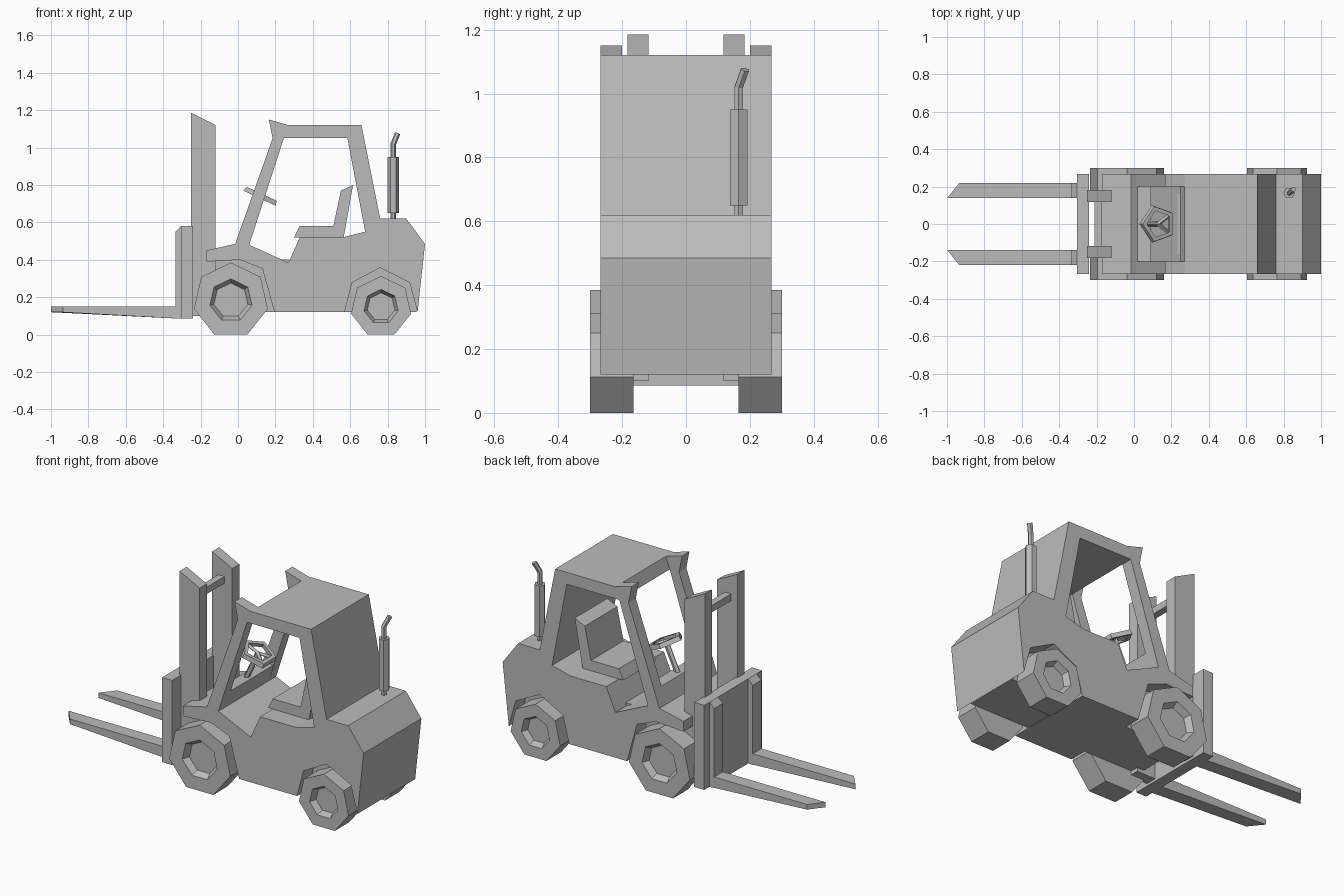
import bpy
import bmesh
from math import cos, sin, tau
from mathutils import Vector

cube = bpy.data.objects.get("Cube")
if cube:
    bpy.data.objects.remove(cube)

grey = bpy.data.materials.new("plain grey")
grey.use_nodes = True
grey.diffuse_color = (0.5, 0.5, 0.5, 1)
grey.node_tree.nodes["Principled BSDF"].inputs["Base Color"].default_value = (0.5, 0.5, 0.5, 1)


def finish(name, bm):
    bmesh.ops.recalc_face_normals(bm, faces=bm.faces)
    mesh = bpy.data.meshes.new(name)
    bm.to_mesh(mesh)
    bm.free()
    mesh.materials.append(grey)
    obj = bpy.data.objects.new(name, mesh)
    bpy.context.collection.objects.link(obj)
    return obj


def extrude(name, outline, y0, y1):
    """Side profile of (x, z) points pushed from y0 to y1."""
    bm = bmesh.new()
    face = bm.faces.new([bm.verts.new((x, y0, z)) for x, z in outline])
    new = bmesh.ops.extrude_face_region(bm, geom=[face])["geom"]
    bmesh.ops.translate(bm, vec=(0, y1 - y0, 0),
                        verts=[v for v in new if isinstance(v, bmesh.types.BMVert)])
    return finish(name, bm)


def rings(name, sides, stations, up=(0, 0, 1), closed=True):
    """Loft of regular polygons; each station is (centre, axis, radius)."""
    bm = bmesh.new()
    loops = []
    for centre, axis, radius in stations:
        axis = Vector(axis).normalized()
        u = (Vector(up) - axis * axis.dot(Vector(up))).normalized()
        w = axis.cross(u)
        loops.append([bm.verts.new(Vector(centre) + radius *
                      (u * cos(tau * i / sides) + w * sin(tau * i / sides)))
                      for i in range(sides)])
    pairs = list(zip(loops, loops[1:]))
    if not closed:
        pairs.append((loops[-1], loops[0]))
    for a, b in pairs:
        for i in range(sides):
            j = (i + 1) % sides
            bm.faces.new((a[i], a[j], b[j], b[i]))
    if closed:
        bm.faces.new(loops[0])
        bm.faces.new(loops[-1])
    return finish(name, bm)


HALF = 0.267

# Body, rear cab wall and roof in one side profile
extrude("body_and_cab", [
    (-0.17, 0.45), (-0.17, 0.39), (0.01, 0.40), (0.13, 0.353), (0.195, 0.12),
    (0.57, 0.12), (0.61, 0.278), (0.76, 0.358), (0.917, 0.278), (0.96, 0.12),
    (1.0, 0.485), (0.9, 0.62), (0.76, 0.62), (0.66, 1.12), (0.27, 1.12),
    (0.245, 1.05), (0.585, 1.05), (0.68, 0.55), (0.56, 0.52), (0.33, 0.52),
    (0.27, 0.385), (0.06, 0.48), (-0.015, 0.485)], -HALF, HALF)

# Chassis filling the space between the wheel arches
extrude("chassis", [(-0.165, 0.122), (0.955, 0.122), (0.955, 0.37), (-0.165, 0.42)],
        -0.164, 0.164)

# Lower frame of the windscreen
extrude("windscreen_sill", [(-0.015, 0.485), (0.02, 0.58), (0.09, 0.58), (0.06, 0.48)],
        -0.2, 0.2)

# Seat
extrude("seat", [(0.3, 0.52), (0.33, 0.58), (0.51, 0.58), (0.55, 0.77),
                 (0.615, 0.80), (0.565, 0.52)], -0.15, 0.15)

# Paired parts on each side
for side, s in (("left", 1), ("right", -1)):
    extrude(side + "_cab_pillar", [
        (-0.015, 0.485), (0.185, 1.05), (0.165, 1.15), (0.27, 1.12),
        (0.245, 1.05), (0.06, 0.48)], s * 0.2, s * HALF)
    extrude(side + "_mast", [(-0.25, 0.1), (-0.25, 1.185), (-0.12, 1.12), (-0.12, 0.1)],
            s * 0.117, s * 0.183)
    extrude(side + "_fork_shank", [(-0.335, 0.085), (-0.335, 0.55), (-0.305, 0.58),
                                   (-0.305, 0.085)], s * 0.138, s * 0.218)
    # Fork with the outer corner of the tip cut back
    fork = extrude(side + "_fork", [(-1, 0.12), (-1, 0.15), (-0.305, 0.15), (-0.305, 0.085)],
                   s * 0.138, s * 0.218)
    for v in fork.data.vertices:
        if v.co.x < -0.9 and abs(v.co.y) > 0.2:
            v.co.x = -0.935

    # Seven-sided wheels with a recessed hub
    for place, x, r in (("front", -0.038, 0.2026), ("rear", 0.765, 0.1645)):
        z = r * cos(tau / 14)
        rings(f"{place}_{side}_wheel", 7, [
            ((x, s * y, z), (0, 1, 0), r * k)
            for y, k in ((0.165, 1), (0.3, 1), (0.3, 0.57), (0.265, 0.46))])

# Lifting carriage and mast crossbar
extrude("carriage_plate", [(-0.305, 0.085), (-0.305, 0.58), (-0.24, 0.58), (-0.24, 0.085)],
        -HALF, HALF)
extrude("mast_crossbar", [(-0.21, 1.02), (-0.21, 1.06), (-0.17, 1.06), (-0.17, 1.02)],
        -0.12, 0.12)

# Exhaust: silencer and bent pipe
ex, ey = 0.83, 0.165
rings("exhaust_silencer", 6, [((ex, ey, z), (0, 0, 1), 0.031) for z in (0.65, 0.95)],
      up=(1, 0, 0))
rings("exhaust_pipe", 6, [
    ((ex, ey, 0.6), (0, 0, 1), 0.015),
    ((ex, ey, 1.02), (0.2, 0.12, 1), 0.015),
    ((ex + 0.023, ey + 0.02, 1.075), (0.4, 0.25, 1), 0.015)], up=(1, 0, 0))

# Steering wheel: five-sided rim, spokes and column
hub = Vector((0.13, 0, 0.737))
axis = Vector((0.42, 0, 0.9)).normalized()
front = Vector((-0.9, 0, 0.42)).normalized()
across = axis.cross(front)
rings("steering_rim", 5, [(hub + axis * h, axis, r) for h, r in
                          ((0.013, 0.098), (-0.013, 0.105), (-0.013, 0.08), (0.013, 0.074))],
      up=front, closed=False)
rings("steering_column", 5, [(hub, axis, 0.016), (hub - axis * 0.26, axis, 0.016)], up=front)
for i in (0, 2, 3):
    out = front * cos(tau * i / 5) + across * sin(tau * i / 5)
    rings(f"steering_spoke_{i}", 4, [(hub, out, 0.011), (hub + out * 0.085, out, 0.011)],
          up=axis)
